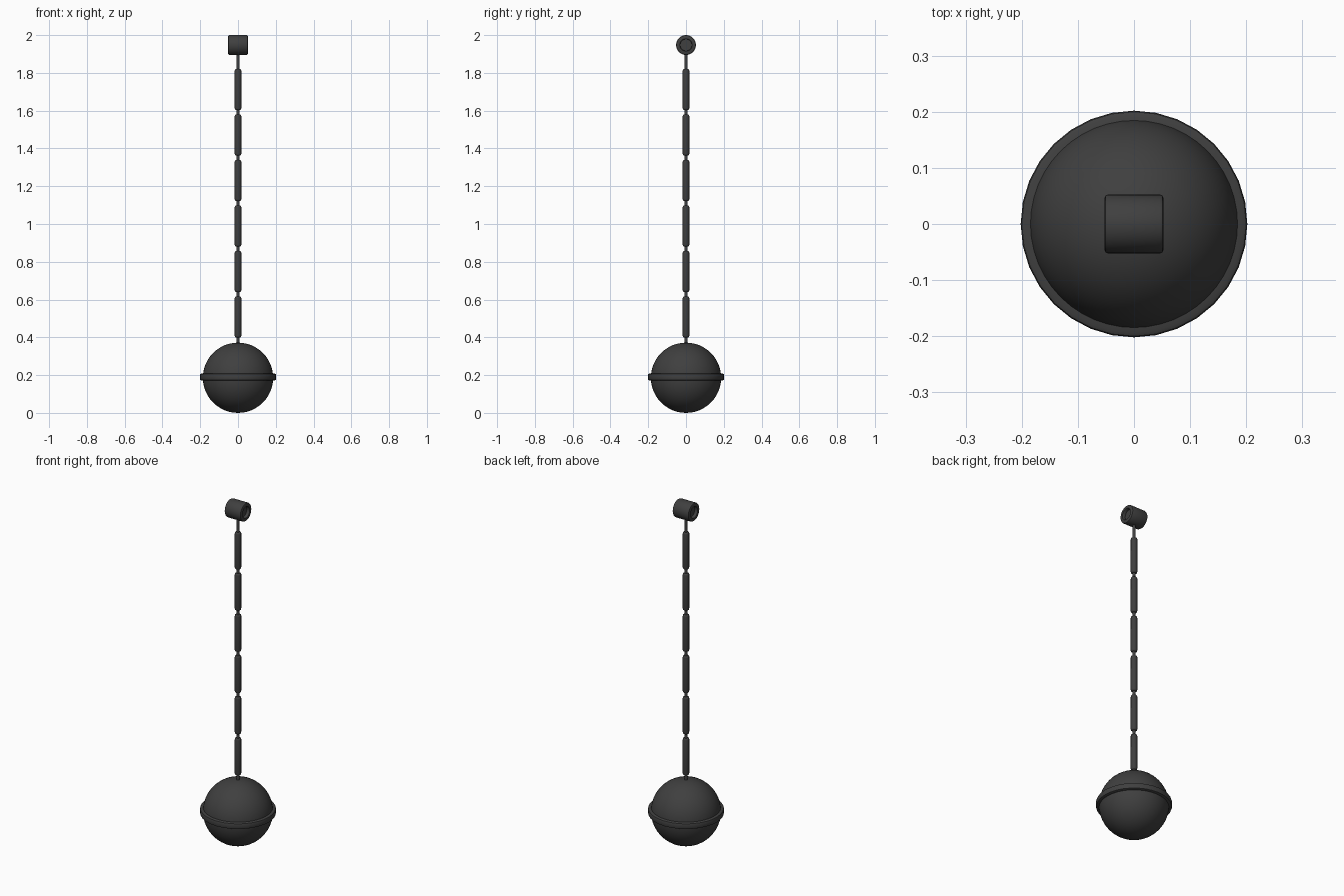
import bpy, math
from mathutils import Matrix

cube = bpy.data.objects.get("Cube")
if cube:
    bpy.data.objects.remove(cube, do_unlink=True)

iron = bpy.data.materials.new("dark iron")
iron.use_nodes = True
color = (0.05, 0.05, 0.05, 1)
iron.diffuse_color = color
bsdf = iron.node_tree.nodes["Principled BSDF"]
bsdf.inputs["Base Color"].default_value = color
bsdf.inputs["Roughness"].default_value = 0.6


def finish(obj):
    obj.data.materials.append(iron)
    bpy.ops.object.select_all(action="DESELECT")
    obj.select_set(True)
    bpy.context.view_layer.objects.active = obj
    bpy.ops.object.shade_smooth_by_angle(angle=math.radians(40))
    return obj


def lathe(name, profile, sides, loc, closed=False):
    """Spin (radius, height) points around z; poles and rims are capped."""
    verts, faces = [], []
    for r, z in profile:
        for i in range(sides):
            a = 2 * math.pi * i / sides
            verts.append((r * math.cos(a), r * math.sin(a), z))
    n = len(profile)
    for j in range(n if closed else n - 1):
        k = (j + 1) % n
        for i in range(sides):
            m = (i + 1) % sides
            faces.append((j * sides + i, j * sides + m, k * sides + m, k * sides + i))
    if not closed:
        faces.append(tuple(reversed(range(sides))))
        faces.append(tuple(range((n - 1) * sides, n * sides)))
    mesh = bpy.data.meshes.new(name)
    mesh.from_pydata(verts, [], faces)
    obj = bpy.data.objects.new(name, mesh)
    obj.location = loc
    bpy.context.collection.objects.link(obj)
    return finish(obj)


# Heavy ball
R = 0.186
bpy.ops.mesh.primitive_uv_sphere_add(segments=48, ring_count=24, radius=R, location=(0, 0, R))
ball = bpy.context.object
ball.name = "ball"
finish(ball)

# Rounded band around the ball
band = [(0.17, -0.018), (0.194, -0.018), (0.2, -0.015), (0.202, -0.009)]
band += [(r, -z) for r, z in reversed(band)]
lathe("ball_band", band, 32, (0, 0, 0.19), closed=True)

# Thin core running from ball to end fitting
lathe("chain_core", [(0.009, 0.36), (0.009, 1.92)], 16, (0, 0, 0))

# Evenly spaced links with softened ends
link = [(0.012, -0.108), (0.016, -0.105), (0.0175, -0.099)]
link += [(r, -z) for r, z in reversed(link)]
for i in range(6):
    lathe(f"chain_link_{i + 1}", link, 16, (0, 0, 0.508 + 0.2408 * i))

# End fitting lying along x, with a recess in each end
half = [(0.031, -0.035), (0.031, -0.05), (0.033, -0.0525),
        (0.046, -0.0525), (0.0505, -0.0505), (0.0525, -0.046)]
half += [(r, -z) for r, z in reversed(half)]
fitting = lathe("end_fitting", half, 32, (0, 0, 1.9475))
fitting.data.transform(Matrix.Rotation(math.pi / 2, 4, "Y"))
